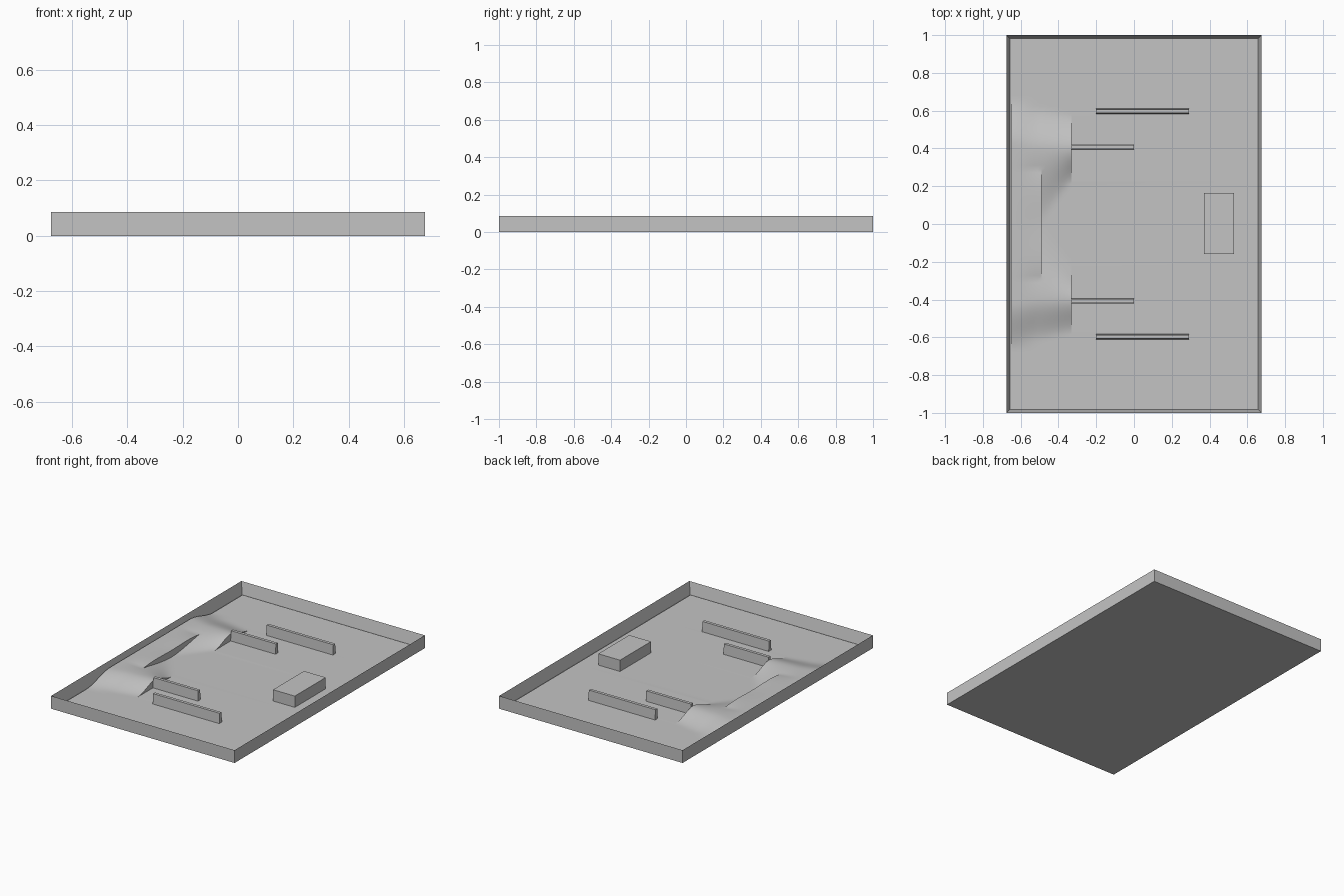
import bpy, bmesh, math

cube = bpy.data.objects.get("Cube")
if cube:
    bpy.data.objects.remove(cube, do_unlink=True)

grey = bpy.data.materials.new("plain_grey")
grey.use_nodes = True
colour = (0.55, 0.55, 0.55, 1)
grey.diffuse_color = colour
grey.node_tree.nodes["Principled BSDF"].inputs["Base Color"].default_value = colour

HALF_X, HALF_Y, HEIGHT, RIM = 0.675, 1.0, 0.085, 0.027
FLOOR = 0.01
CLIFF_BACK, CLIFF_FRONT = -0.49, -0.33


def finish(name, bm, smooth=False):
    bmesh.ops.recalc_face_normals(bm, faces=bm.faces)
    mesh = bpy.data.meshes.new(name)
    bm.to_mesh(mesh)
    bm.free()
    mesh.materials.append(grey)
    if smooth:
        mesh.polygons.foreach_set("use_smooth", [True] * len(mesh.polygons))
        mesh.set_sharp_from_angle(angle=math.radians(35))
    obj = bpy.data.objects.new(name, mesh)
    bpy.context.collection.objects.link(obj)
    return obj


def box(x0, x1, y0, y1, z0, z1, taper=0):
    """Box whose top narrows in y by the taper on each side."""
    bm = bmesh.new()
    bmesh.ops.create_cube(bm, size=1)
    for v in bm.verts:
        top = v.co.z > 0
        pull = taper if top else 0
        v.co = (x1 if v.co.x > 0 else x0,
                y1 - pull if v.co.y > 0 else y0 + pull,
                z1 if top else z0)
    return bm


# Tray with a raised rim
bm = box(-HALF_X, HALF_X, -HALF_Y, HALF_Y, 0, HEIGHT)
lid = max(bm.faces, key=lambda f: f.calc_center_median().z)
bmesh.ops.inset_region(bm, faces=[lid], thickness=RIM)
for v in lid.verts:
    v.co.z = 0.005
finish("tray", bm)


# Ground heights: twin ridges and a plateau cut by steep faces
def smooth(a, b, v):
    t = min(1, max(0, (v - a) / (b - a)))
    return t * t * (3 - 2 * t)


def ridge(x, y):
    t = (CLIFF_FRONT - x) / (CLIFF_FRONT - CLIFF_BACK)
    inner, outer = 0.225 * (1 - t), 0.58 + 0.04 * t
    y = abs(y)
    return FLOOR + 0.048 * smooth(inner, 0.4, y) * (1 - smooth(0.4, outer, y))


def plateau(x, y):
    edge = ridge(CLIFF_BACK, y) + 0.045 * max(0, 1 - (y / 0.29) ** 2)
    wall = FLOOR + 0.05 * (1 - smooth(0.42, 0.67, abs(y)))
    t = smooth(CLIFF_BACK, -HALF_X + RIM, x)
    return edge + (wall - edge) * t


def flat(x, y):
    return FLOOR


def span(a, b, n, height):
    return [(a + (b - a) * i / n, height) for i in range(n + 1)]


inside_x, inside_y = HALF_X - RIM, HALF_Y - RIM
columns = (span(-inside_x, CLIFF_BACK, 8, plateau)
           + span(CLIFF_BACK, CLIFF_FRONT, 8, ridge)
           + span(CLIFF_FRONT, inside_x, 1, flat))
rows = 100
bm = bmesh.new()
grid = []
for x, height in columns:
    ys = [inside_y * (2 * j / rows - 1) for j in range(rows + 1)]
    grid.append([bm.verts.new((x, y, height(x, y))) for y in ys])
for a, b in zip(grid, grid[1:]):
    for j in range(rows):
        bm.faces.new((a[j], b[j], b[j + 1], a[j + 1]))
bmesh.ops.remove_doubles(bm, verts=bm.verts, dist=0.0002)
ground = finish("ground", bm, smooth=True)

# Free-standing barriers, mirrored front to back
for side, label in ((-1, "front"), (1, "back")):
    for name, x0, x1, y in (("long", -0.2, 0.29, 0.597), ("short", -0.33, 0, 0.408)):
        bm = box(x0, x1, side * y - 0.014, side * y + 0.014, 0.005, 0.077, 0.004)
        finish(f"{label}_{name}_barrier", bm)

# Raised block by the open side
finish("block", box(0.37, 0.53, -0.16, 0.165, 0.005, HEIGHT))
